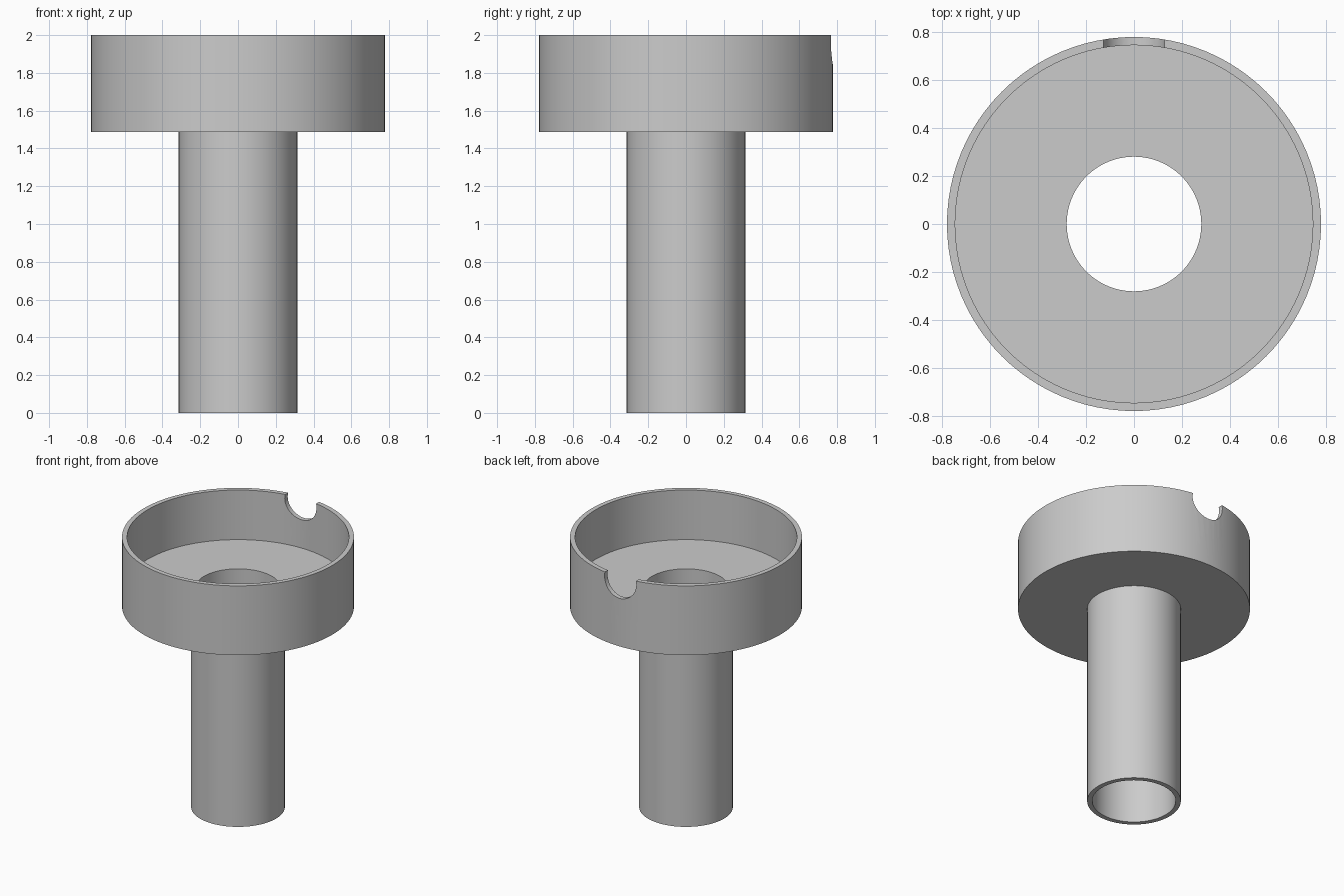
import bpy, bmesh, math
from mathutils import Matrix, Vector

cube = bpy.data.objects.get("Cube")
if cube:
    bpy.data.objects.remove(cube, do_unlink=True)

SEGMENTS = 96
TOP = 2.0
CUP_BOTTOM, FLOOR = 1.487, 1.633
CUP_OUTER, CUP_INNER = 0.778, 0.744
TUBE_OUTER, TUBE_INNER = 0.314, 0.28
NOTCH_RADIUS, NOTCH_Z = 0.13, 1.972

grey = bpy.data.materials.new("plain grey")
grey.use_nodes = True
colour = (0.6, 0.6, 0.6, 1)
grey.diffuse_color = colour
grey.node_tree.nodes["Principled BSDF"].inputs["Base Color"].default_value = colour


def finish(name, bm):
    bmesh.ops.recalc_face_normals(bm, faces=bm.faces)
    mesh = bpy.data.meshes.new(name)
    bm.to_mesh(mesh)
    bm.free()
    mesh.materials.append(grey)
    obj = bpy.data.objects.new(name, mesh)
    bpy.context.collection.objects.link(obj)
    return obj


def lathe(name, profile):
    """Revolve a closed (radius, height) profile about the z axis."""
    bm = bmesh.new()
    verts = [bm.verts.new((r, 0, z)) for r, z in profile]
    edges = [bm.edges.new((a, b)) for a, b in zip(verts, verts[1:] + verts[:1])]
    bmesh.ops.spin(bm, geom=verts + edges, cent=(0, 0, 0), axis=(0, 0, 1),
                   angle=math.tau, steps=SEGMENTS, use_merge=True)
    bmesh.ops.remove_doubles(bm, verts=bm.verts, dist=1e-5)
    return finish(name, bm)


# Open cup on a hollow stem, one continuous wall
holder = lathe("cup_and_stem", [
    (TUBE_INNER, 0), (TUBE_OUTER, 0), (TUBE_OUTER, CUP_BOTTOM),
    (CUP_OUTER, CUP_BOTTOM), (CUP_OUTER, TOP), (CUP_INNER, TOP),
    (CUP_INNER, FLOOR), (TUBE_INNER, FLOOR)])

# Round notch through the back of the rim
bm = bmesh.new()
bmesh.ops.create_cone(bm, cap_ends=True, segments=48, radius1=NOTCH_RADIUS,
                      radius2=NOTCH_RADIUS, depth=0.4,
                      matrix=Matrix.Translation(Vector((0, CUP_OUTER, NOTCH_Z)))
                      @ Matrix.Rotation(math.pi / 2, 4, "X"))
cutter = finish("notch_cutter", bm)
cutter.hide_render = True

bpy.ops.object.select_all(action="DESELECT")
holder.select_set(True)
bpy.context.view_layer.objects.active = holder
cut = holder.modifiers.new("rim_notch", "BOOLEAN")
cut.operation = "DIFFERENCE"
cut.solver = "EXACT"
cut.object = cutter
bpy.ops.object.modifier_apply(modifier=cut.name)
bpy.data.objects.remove(cutter, do_unlink=True)

bpy.ops.object.shade_smooth_by_angle(angle=math.radians(30))
